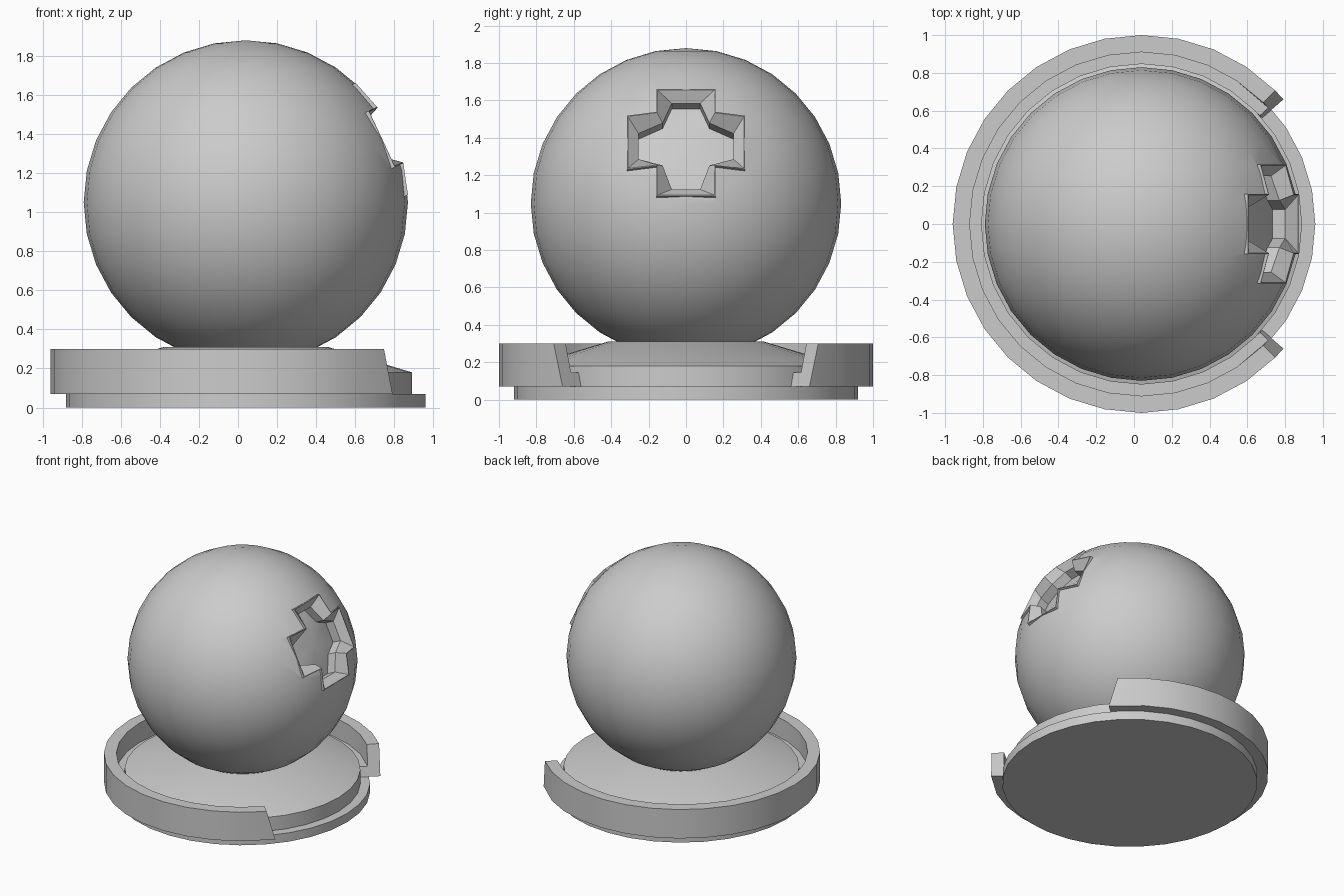
import bpy, bmesh
from math import sin, cos, radians, sqrt, pi
from mathutils import Vector

if "Cube" in bpy.data.objects:
    bpy.data.objects.remove(bpy.data.objects["Cube"])

CX = 0.04                          # common axis of all round parts
CENTER = Vector((CX, 0, 1.05))     # ball centre
SIDES = 32


def finish(name, bm, smooth=True):
    bmesh.ops.recalc_face_normals(bm, faces=bm.faces)
    me = bpy.data.meshes.new(name)
    bm.to_mesh(me)
    bm.free()
    ob = bpy.data.objects.new(name, me)
    bpy.context.collection.objects.link(ob)
    if smooth:
        smooth_by_angle(ob)
    return ob


def activate(ob):
    bpy.ops.object.select_all(action='DESELECT')
    ob.select_set(True)
    bpy.context.view_layer.objects.active = ob


def smooth_by_angle(ob):
    activate(ob)
    bpy.ops.object.shade_smooth_by_angle(angle=radians(25))


def loft(bm, loops, closed):
    """Bridge successive loops of points with quads; returns vertex loops."""
    rows = [[bm.verts.new(p) for p in loop] for loop in loops]
    for a, b in zip(rows, rows[1:] + rows[:1] if closed else rows[1:]):
        for i in range(len(a)):
            j = (i + 1) % len(a)
            bm.faces.new((a[i], a[j], b[j], b[i]))
    return rows


# base: stepped disc with a shallow conical top
bm = bmesh.new()
profile = [(0.92, 0), (0.92, 0.07), (0.85, 0.07), (0.85, 0.18), (0.42, 0.31)]
rows = loft(bm, [[(CX + r * cos(2 * pi * i / SIDES), r * sin(2 * pi * i / SIDES), z)
                  for i in range(SIDES)] for r, z in profile], False)
bm.faces.new(rows[0])
bm.faces.new(rows[-1])
finish("base", bm)

# open collar: L-shaped section swept 270 degrees, with slanted ends
bm = bmesh.new()
section = [(1.0, 0.07), (1.0, 0.30), (0.91, 0.30), (0.91, 0.145), (0.85, 0.145), (0.85, 0.07)]
steps = 24
loops = []
for k in range(steps + 1):
    loop = []
    for r, z in section:
        slant = 3.7 * (0.30 - z) / 0.23
        a = 45 + 270 * k / steps
        a += -slant if k == 0 else slant if k == steps else 0
        loop.append((CX + r * cos(radians(a)), r * sin(radians(a)), z))
    loops.append(loop)
rows = loft(bm, loops, False)
bm.faces.new(rows[0])
bm.faces.new(rows[-1])
finish("collar", bm)

# ball
bm = bmesh.new()
bmesh.ops.create_uvsphere(bm, u_segments=SIDES, v_segments=16, radius=0.83)
bmesh.ops.translate(bm, verts=bm.verts, vec=CENTER)
ball = finish("ball", bm, False)

# cross-shaped socket, facing 25 degrees above the +x axis
TILT = radians(25)
N = Vector((cos(TILT), 0, sin(TILT)))
U = Vector((0, 1, 0))
V = Vector((-sin(TILT), 0, cos(TILT)))


def cross(reach, half, corner, radius):
    """Twelve-point cross laid on a sphere of the given radius."""
    quarter = [(reach, -half), (reach, half), (corner, corner)]
    pts = []
    for k in range(4):
        c, s = [(1, 0), (0, 1), (-1, 0), (0, -1)][k]
        for x, y in quarter:
            u, v = x * c - y * s, x * s + y * c
            pts.append(CENTER + U * u + V * v + N * sqrt(radius ** 2 - u * u - v * v))
    return pts


def cross_solid(name, specs):
    bm = bmesh.new()
    rows = loft(bm, [cross(*s) for s in specs], False)
    for row, spec in ((rows[0], specs[0]), (rows[-1], specs[-1])):
        mid = bm.verts.new(CENTER + N * spec[3])
        for i in range(12):
            bm.faces.new((row[i], row[(i + 1) % 12], mid))
    return finish(name, bm, False)


def combine(target, tool, operation):
    mod = target.modifiers.new(operation.lower(), 'BOOLEAN')
    mod.object, mod.operation, mod.solver = tool, operation, 'EXACT'
    activate(target)
    bpy.ops.object.modifier_apply(modifier=mod.name)
    bpy.data.objects.remove(tool)


# slightly raised rim, then the bevelled recess cut through it
rim = cross_solid("rim", [(0.316, 0.159, 0.159, 0.78), (0.316, 0.159, 0.159, 0.846)])
combine(ball, rim, 'UNION')
recess = cross_solid("recess_cutter", [(0.254, 0.076, 0.125, 0.70), (0.254, 0.076, 0.125, 0.768),
                                       (0.312, 0.155, 0.155, 0.846), (0.312, 0.155, 0.155, 1.1)])
combine(ball, recess, 'DIFFERENCE')
smooth_by_angle(ball)
